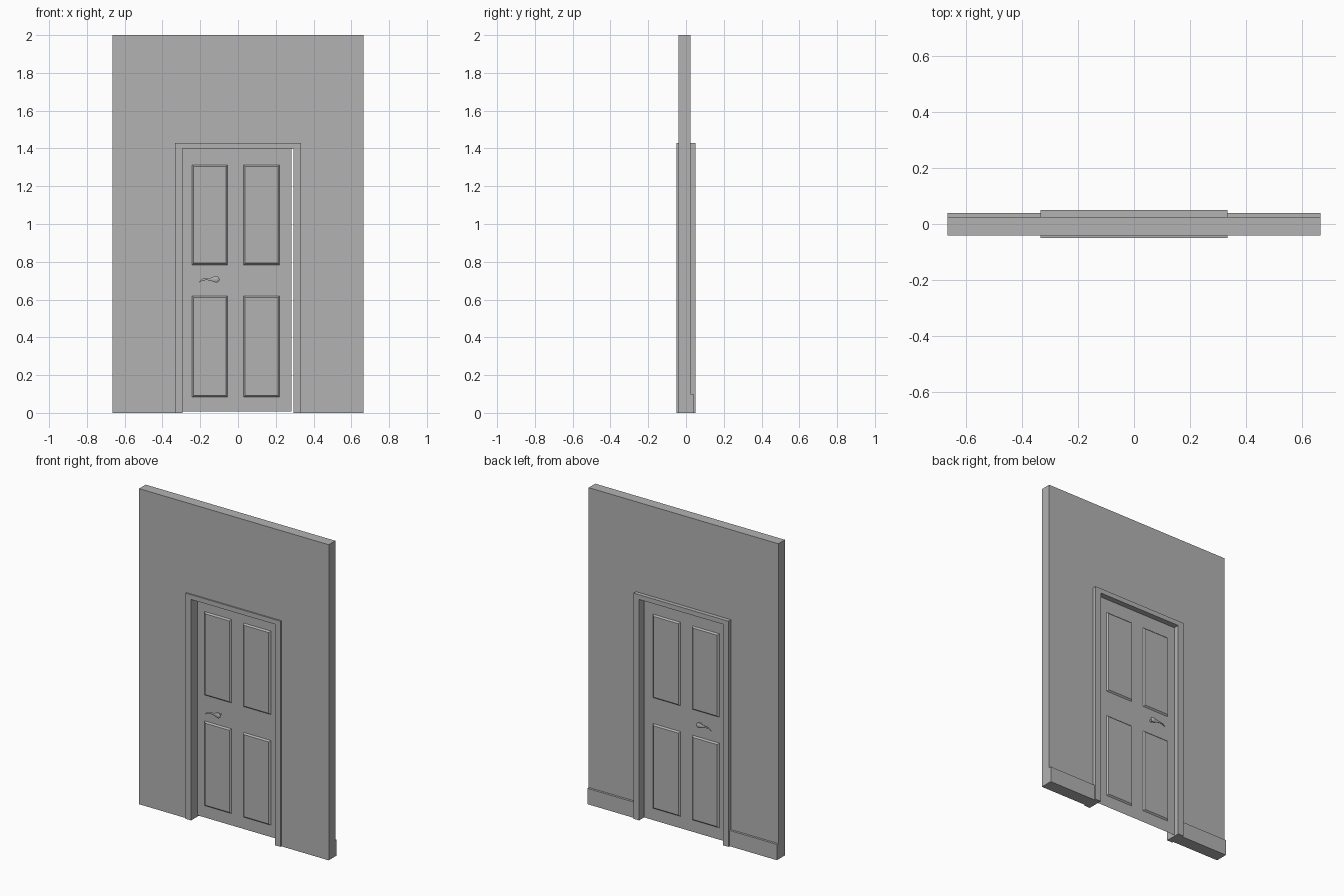
import bpy, bmesh
from mathutils import Vector

if "Cube" in bpy.data.objects:
    bpy.data.objects.remove(bpy.data.objects["Cube"], do_unlink=True)

# One plain grey for every part
GREY = (0.45, 0.45, 0.45, 1)
mat = bpy.data.materials.new("plain grey")
mat.use_nodes = True
mat.diffuse_color = GREY
mat.node_tree.nodes["Principled BSDF"].inputs["Base Color"].default_value = GREY


def add_object(name, bm):
    bmesh.ops.recalc_face_normals(bm, faces=bm.faces)
    mesh = bpy.data.meshes.new(name)
    bm.to_mesh(mesh)
    bm.free()
    mesh.materials.append(mat)
    obj = bpy.data.objects.new(name, mesh)
    bpy.context.collection.objects.link(obj)
    return obj


def extrude_profile(name, points, y0, y1):
    """Extrude an outline in the x-z plane from y0 to y1."""
    bm = bmesh.new()
    face = bm.faces.new([bm.verts.new((x, y0, z)) for x, z in points])
    new = bmesh.ops.extrude_face_region(bm, geom=[face])["geom"]
    moved = [v for v in new if isinstance(v, bmesh.types.BMVert)]
    bmesh.ops.translate(bm, verts=moved, vec=(0, y1 - y0, 0))
    if not face.is_valid or len(bm.faces) < len(points) + 2:
        bmesh.ops.holes_fill(bm, edges=bm.edges, sides=0)
    return add_object(name, bm)


def archway(half_out, top_out, half_in, top_in):
    """Outline of a rectangle with a doorway cut up from the floor."""
    right = [(half_in, 0), (half_out, 0), (half_out, top_out)]
    left = [(-x, z) for x, z in reversed(right)]
    return right + left + [(-half_in, top_in), (half_in, top_in)]


WALL_HALF, CASING_HALF, OPENING_HALF = 0.665, 0.333, 0.294
WALL_BACK = 0.025

# Wall and door casing
extrude_profile("wall", archway(WALL_HALF, 2, CASING_HALF - 0.01, 1.42), -0.041, WALL_BACK)
extrude_profile("door_casing", archway(CASING_HALF, 1.43, OPENING_HALF, 1.4), -0.05, 0.05)

# Skirting boards on the back of the wall
for name, side in (("left_skirting", 1), ("right_skirting", -1)):
    a, b = side * CASING_HALF, side * WALL_HALF
    extrude_profile(name, [(a, 0), (b, 0), (b, 0.1), (a, 0.1)], WALL_BACK, 0.039)

# Door leaf with four recessed panels on each side
DOOR_FRONT, DOOR_BACK = -0.012, 0.014
xs = [-0.294, -0.243, -0.056, 0.029, 0.22, 0.283]
zs = [0.008, 0.083, 0.62, 0.784, 1.313, 1.4]
bm = bmesh.new()
grid = [[bm.verts.new((x, DOOR_FRONT, z)) for x in xs] for z in zs]
for j in range(5):
    for i in range(5):
        bm.faces.new((grid[j][i], grid[j][i + 1], grid[j + 1][i + 1], grid[j + 1][i]))
bmesh.ops.solidify(bm, geom=bm.faces[:], thickness=DOOR_BACK - DOOR_FRONT)
# Place the two skins exactly on the front and back planes
middle = sum(v.co.y for v in bm.verts) / len(bm.verts)
for v in bm.verts:
    v.co.y = DOOR_FRONT if v.co.y < middle else DOOR_BACK
bmesh.ops.recalc_face_normals(bm, faces=bm.faces)


def is_panel(face):
    c = face.calc_center_median()
    in_x = any(xs[i] < c.x < xs[i + 1] for i in (1, 3))
    in_z = any(zs[j] < c.z < zs[j + 1] for j in (1, 3))
    return abs(face.normal.y) > 0.9 and in_x and in_z


panels = [f for f in bm.faces if is_panel(f)]
bmesh.ops.inset_individual(bm, faces=panels, thickness=0.012, depth=-0.009)
add_object("door", bm)


# Lever handles: a drop-shaped grip tapering to a curled tip, on a short spindle
def lever(name, face_y, outward):
    curve = bpy.data.curves.new(name, "CURVE")
    curve.dimensions = "3D"
    curve.bevel_depth = 1
    curve.bevel_resolution = 3
    curve.use_fill_caps = True
    path = [(-0.099, 0.706, 0.004), (-0.104, 0.706, 0.014), (-0.114, 0.707, 0.018),
            (-0.127, 0.707, 0.015), (-0.145, 0.707, 0.008), (-0.165, 0.708, 0.005),
            (-0.185, 0.706, 0.005), (-0.196, 0.7, 0.004), (-0.204, 0.692, 0.002)]
    spline = curve.splines.new("POLY")
    spline.points.add(len(path) - 1)
    for p, (x, z, r) in zip(spline.points, path):
        p.co = (x, 0, z, 1)
        p.radius = r
    helper = bpy.data.objects.new(name, curve)
    bpy.context.collection.objects.link(helper)
    bpy.context.view_layer.update()
    mesh = bpy.data.meshes.new_from_object(
        helper.evaluated_get(bpy.context.evaluated_depsgraph_get()))
    bpy.data.objects.remove(helper, do_unlink=True)
    bm = bmesh.new()
    bm.from_mesh(mesh)
    bpy.data.meshes.remove(mesh)
    # Flatten the grip and hold it clear of the door
    for v in bm.verts:
        v.co.y = face_y + outward * 0.022 + v.co.y * 0.4
    for f in bm.faces:
        f.material_index = 0
    obj = add_object(name, bm)
    bpy.ops.object.select_all(action="DESELECT")
    obj.select_set(True)
    bpy.context.view_layer.objects.active = obj
    bpy.ops.object.shade_smooth_by_angle()

    bm = bmesh.new()
    bmesh.ops.create_cone(bm, cap_ends=True, segments=12, radius1=0.008,
                          radius2=0.008, depth=0.022)
    for v in bm.verts:
        x, y, z = v.co
        v.co = Vector((x - 0.115, face_y + outward * (0.011 + z), y + 0.707))
    add_object(name + "_spindle", bm)


lever("front_handle", DOOR_FRONT, -1)
lever("back_handle", DOOR_BACK, 1)
